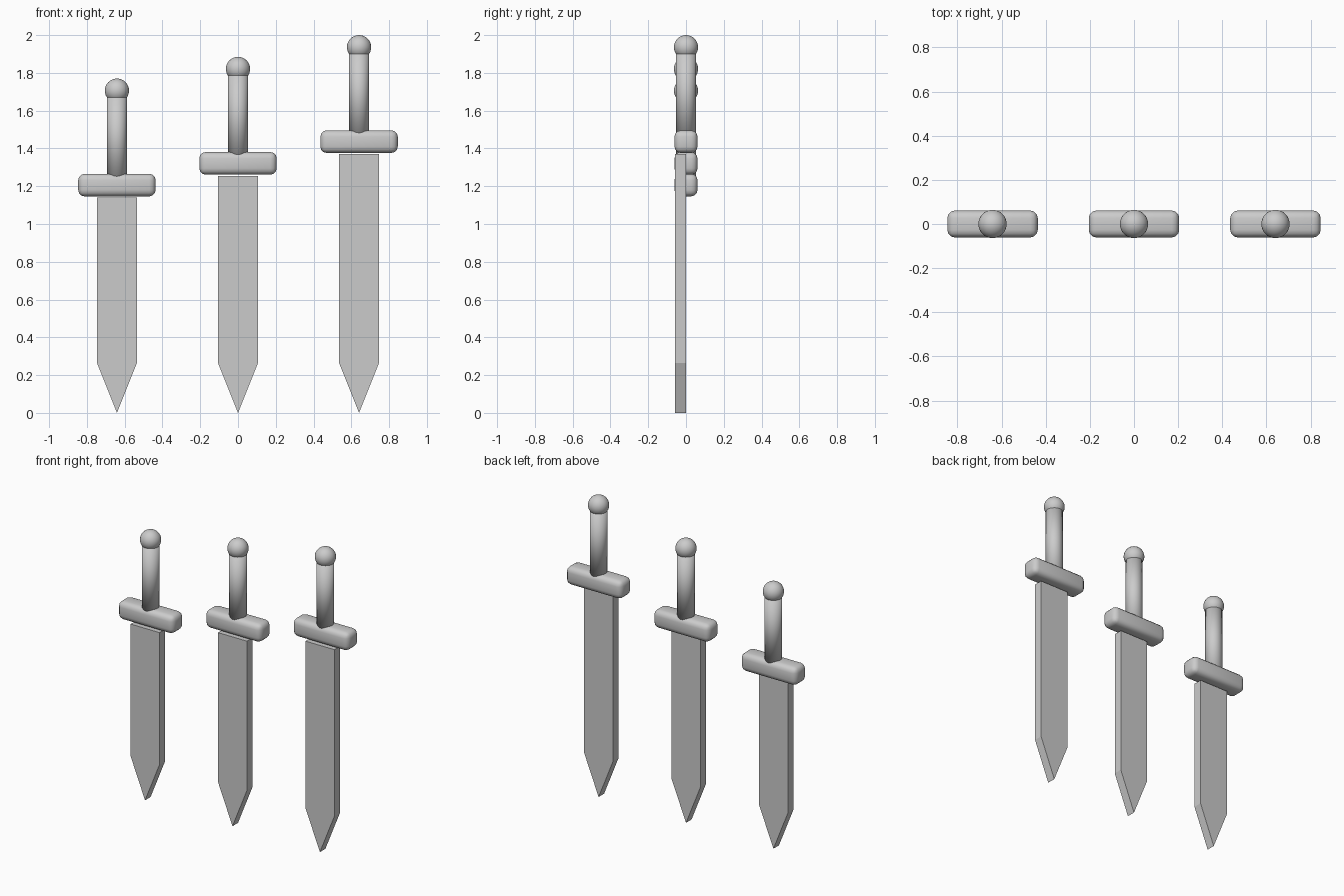
import bpy
import bmesh

cube = bpy.data.objects.get("Cube")
if cube:
    bpy.data.objects.remove(cube, do_unlink=True)

# One grey for every part
grey = bpy.data.materials.new("plain_grey")
grey.use_nodes = True
COLOUR = (0.6, 0.6, 0.6, 1)
grey.diffuse_color = COLOUR
grey.node_tree.nodes["Principled BSDF"].inputs["Base Color"].default_value = COLOUR


def add_part(name, bm, location, smooth=True):
    bmesh.ops.recalc_face_normals(bm, faces=bm.faces)
    for face in bm.faces:
        face.smooth = smooth
    mesh = bpy.data.meshes.new(name)
    bm.to_mesh(mesh)
    bm.free()
    mesh.materials.append(grey)
    obj = bpy.data.objects.new(name, mesh)
    obj.location = location
    bpy.context.collection.objects.link(obj)
    return obj


# Flat blade: pointed outline extruded towards the back
def add_blade(name, x, top):
    half, shoulder, thickness = 0.106, 0.265, 0.058
    outline = [(0, 0), (half, shoulder), (half, top), (-half, top), (-half, shoulder)]
    bm = bmesh.new()
    front = bm.faces.new([bm.verts.new((px, -thickness, pz)) for px, pz in outline])
    result = bmesh.ops.extrude_face_region(bm, geom=[front], use_keep_orig=True)
    moved = [v for v in result["geom"] if isinstance(v, bmesh.types.BMVert)]
    bmesh.ops.translate(bm, verts=moved, vec=(0, thickness, 0))
    add_part(name, bm, (x, 0, 0), smooth=False)


# Crossguard: softly rounded bar
def add_guard(name, x, z):
    bm = bmesh.new()
    bmesh.ops.create_cube(bm, size=1)
    bmesh.ops.scale(bm, vec=(0.41, 0.122, 0.12), verts=bm.verts)
    bmesh.ops.bevel(bm, geom=bm.edges[:], offset=0.034, segments=3,
                    profile=0.5, affect='EDGES')
    add_part(name, bm, (x, 0, z))


# Round grip, sunk into the guard and the pommel
def add_grip(name, x, z):
    bm = bmesh.new()
    bmesh.ops.create_cone(bm, cap_ends=True, segments=32, radius1=0.053,
                          radius2=0.053, depth=0.48)
    add_part(name, bm, (x, 0, z))


# Ball pommel
def add_pommel(name, x, z):
    bm = bmesh.new()
    bmesh.ops.create_uvsphere(bm, u_segments=32, v_segments=16, radius=0.064)
    add_part(name, bm, (x, 0, z))


# Three swords, each one longer in the blade than the last
for label, x, lift in (("short", -0.641, 0), ("medium", 0, 0.115), ("long", 0.641, 0.23)):
    add_blade(label + "_sword_blade", x, 1.14 + lift)
    add_guard(label + "_sword_guard", x, 1.206 + lift)
    add_grip(label + "_sword_grip", x, 1.46 + lift)
    add_pommel(label + "_sword_pommel", x, 1.706 + lift)
